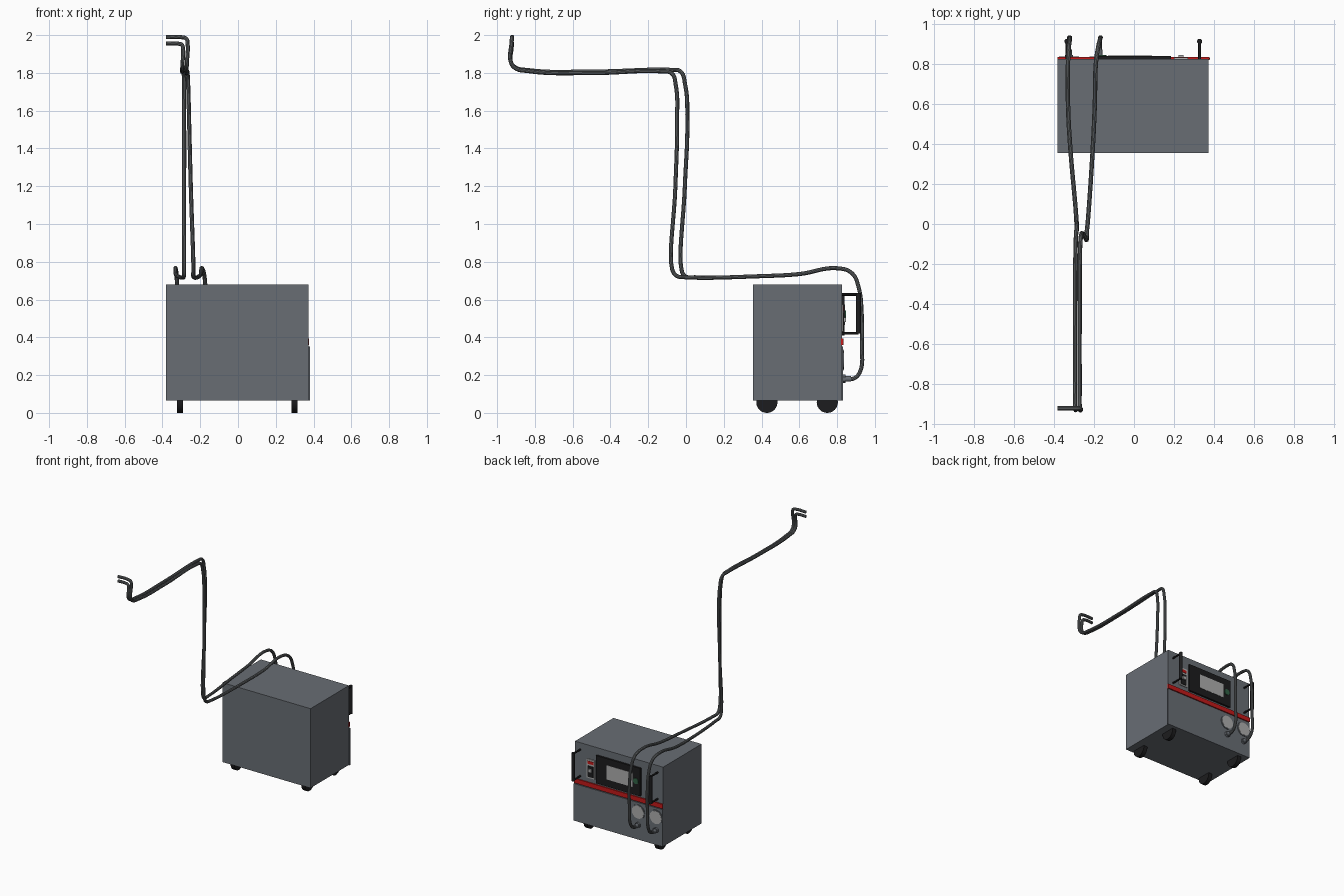
import bpy
from math import pi


def material(name, rgb):
    m = bpy.data.materials.new(name)
    m.diffuse_color = (*rgb, 1)
    return m


SLATE = material("slate", (0.14, 0.155, 0.175))
HOSE = material("hose_grey", (0.13, 0.14, 0.145))
BLACK = material("black", (0.012, 0.012, 0.013))
RED = material("red", (0.55, 0.01, 0.01))
PALE = material("pale", (0.42, 0.42, 0.42))
GREEN = material("green", (0.03, 0.12, 0.06))


def box(name, x, y, z, mat):
    """Box from (min, max) ranges."""
    bpy.ops.mesh.primitive_cube_add(size=1, location=[sum(r) / 2 for r in (x, y, z)])
    o = bpy.context.object
    o.name = name
    o.scale = [r[1] - r[0] for r in (x, y, z)]
    bpy.ops.object.transform_apply(location=False, rotation=False, scale=True)
    o.data.materials.append(mat)
    return o


def cyl(name, centre, radius, depth, axis, mat, sides=32):
    rot = {"x": (0, pi / 2, 0), "y": (pi / 2, 0, 0), "z": (0, 0, 0)}[axis]
    bpy.ops.mesh.primitive_cylinder_add(vertices=sides, radius=radius, depth=depth,
                                        location=centre, rotation=rot)
    o = bpy.context.object
    o.name = name
    o.data.materials.append(mat)
    bpy.ops.object.shade_smooth_by_angle()
    return o


def hose(name, points, radius):
    cu = bpy.data.curves.new(name, "CURVE")
    cu.dimensions = "3D"
    cu.bevel_depth = radius
    cu.bevel_resolution = 3
    cu.resolution_u = 8
    cu.use_fill_caps = True
    sp = cu.splines.new("BEZIER")
    sp.bezier_points.add(len(points) - 1)
    for bp, p in zip(sp.bezier_points, points):
        bp.co = p
        bp.handle_left_type = bp.handle_right_type = "AUTO"
    o = bpy.data.objects.new(name, cu)
    bpy.context.collection.objects.link(o)
    cu.materials.append(HOSE)
    bpy.ops.object.select_all(action="DESELECT")
    o.select_set(True)
    bpy.context.view_layer.objects.active = o
    bpy.ops.object.convert(target="MESH")
    bpy.ops.object.shade_smooth_by_angle()


# Cabinet and control side panels (the control side faces +y)
box("cabinet", (-0.382, 0.373), (0.355, 0.825), (0.065, 0.68), SLATE)
box("lower_panel", (-0.38, 0.381), (0.823, 0.83), (0.065, 0.352), SLATE)
box("red_stripe", (-0.382, 0.377), (0.82, 0.834), (0.36, 0.395), RED)

# Screen unit with round button
box("screen_bezel", (-0.195, 0.185), (0.82, 0.84), (0.41, 0.625), BLACK)
box("screen", (-0.13, 0.09), (0.83, 0.842), (0.465, 0.575), PALE)
cyl("round_button", (-0.16, 0.84, 0.52), 0.022, 0.012, "y", GREEN)

# Power switch
box("switch_plate", (0.2, 0.27), (0.82, 0.832), (0.43, 0.575), PALE)
box("switch_label", (0.21, 0.26), (0.825, 0.835), (0.54, 0.562), RED)
box("switch_housing", (0.212, 0.258), (0.825, 0.836), (0.44, 0.525), BLACK)
box("switch_rocker", (0.222, 0.248), (0.83, 0.846), (0.48, 0.505), PALE)

# Pull handles
for side, x in (("left", -0.335), ("right", 0.328)):
    cyl(side + "_handle_grip", (x, 0.913, 0.527), 0.013, 0.215, "z", BLACK, 20)
    for end, z in (("lower", 0.422), ("upper", 0.627)):
        cyl(f"{side}_handle_{end}_post", (x, 0.868, z), 0.007, 0.09, "y", BLACK, 12)

# Gauges and hose ports
for side, x in (("left", -0.325), ("right", -0.172)):
    cyl(side + "_gauge_rim", (x, 0.828, 0.28), 0.056, 0.014, "y", SLATE)
    cyl(side + "_gauge_face", (x, 0.83, 0.28), 0.05, 0.014, "y", PALE)
    cyl(side + "_port_nut", (x, 0.835, 0.18), 0.022, 0.02, "y", SLATE, 6)
    cyl(side + "_port_collar", (x, 0.856, 0.18), 0.015, 0.035, "y", SLATE, 16)

# Wheels
for i, x in enumerate((-0.308, 0.298)):
    for j, y in enumerate((0.428, 0.748)):
        cyl(f"wheel_{i}{j}", (x, y, 0.056), 0.056, 0.032, "x", BLACK)

# Hoses, from port over the cabinet, up, forward, and to the side
hose("left_hose", [
    (-0.325, 0.83, 0.18), (-0.325, 0.89, 0.183), (-0.325, 0.922, 0.22), (-0.322, 0.931, 0.35),
    (-0.32, 0.93, 0.53), (-0.322, 0.915, 0.66), (-0.326, 0.88, 0.738), (-0.33, 0.81, 0.765),
    (-0.33, 0.6, 0.735), (-0.32, 0.4, 0.724), (-0.29, 0.05, 0.718), (-0.287, -0.005, 0.724),
    (-0.286, -0.024, 0.76), (-0.285, -0.006, 1.2), (-0.285, 0.007, 1.55), (-0.286, -0.005, 1.74),
    (-0.288, -0.03, 1.808), (-0.291, -0.08, 1.816), (-0.295, -0.5, 1.807), (-0.295, -0.84, 1.815),
    (-0.295, -0.905, 1.83), (-0.293, -0.928, 1.86), (-0.291, -0.924, 1.925),
    (-0.297, -0.922, 1.948), (-0.32, -0.921, 1.955), (-0.382, -0.921, 1.955)], 0.011)
hose("right_hose", [
    (-0.172, 0.83, 0.18), (-0.172, 0.89, 0.183), (-0.17, 0.922, 0.22), (-0.167, 0.931, 0.35),
    (-0.167, 0.93, 0.53), (-0.172, 0.915, 0.66), (-0.18, 0.88, 0.738), (-0.19, 0.81, 0.765),
    (-0.196, 0.6, 0.735), (-0.205, 0.4, 0.724), (-0.232, 0.0, 0.718), (-0.237, -0.05, 0.726),
    (-0.236, -0.073, 0.76), (-0.25, -0.056, 1.2), (-0.259, -0.047, 1.55), (-0.264, -0.055, 1.74),
    (-0.267, -0.075, 1.797), (-0.27, -0.13, 1.808), (-0.272, -0.5, 1.799), (-0.272, -0.84, 1.81),
    (-0.272, -0.905, 1.826), (-0.27, -0.928, 1.86), (-0.267, -0.924, 1.955),
    (-0.273, -0.922, 1.98), (-0.3, -0.921, 1.989), (-0.382, -0.921, 1.989)], 0.011)
